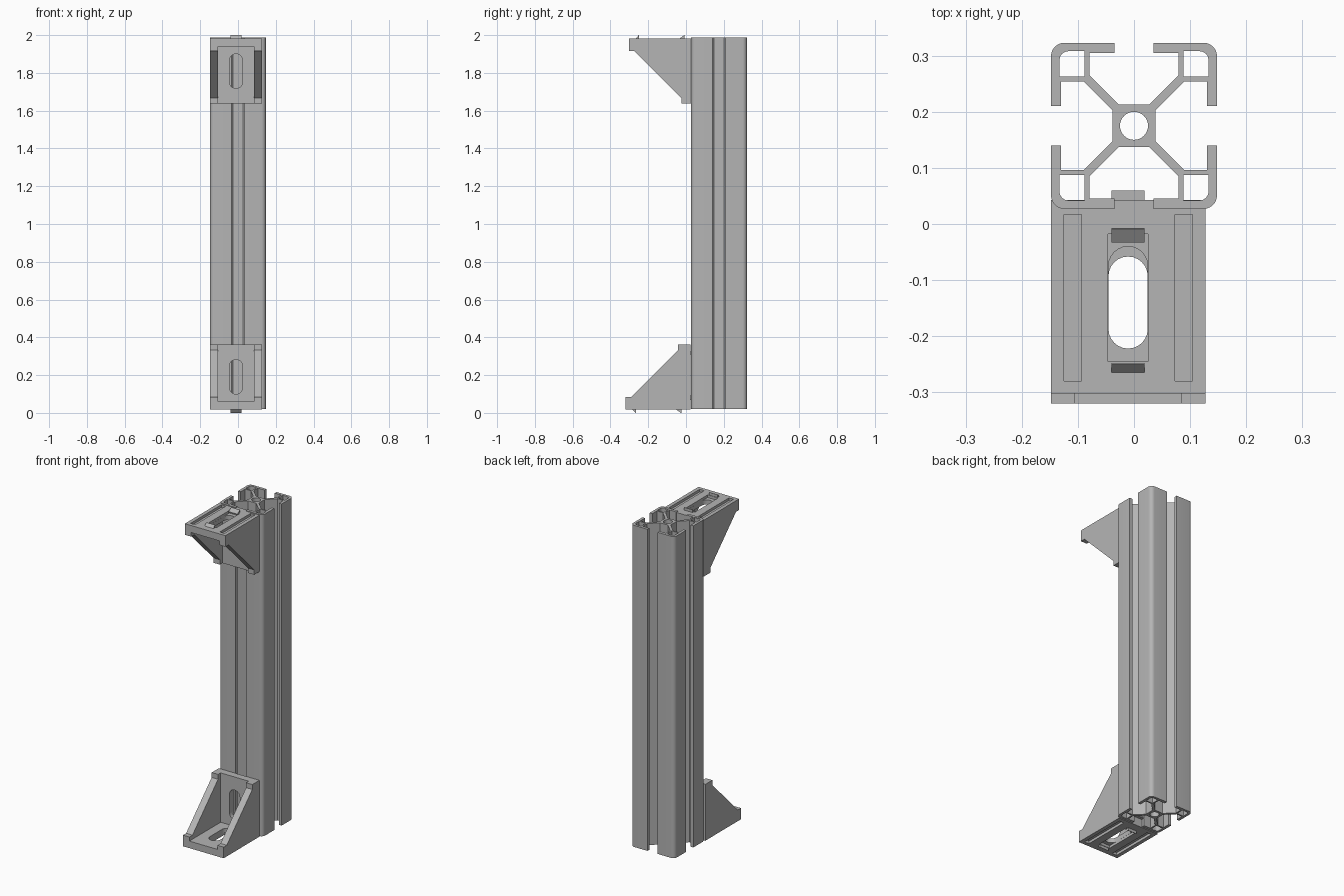
import bpy, bmesh, math
from mathutils import Vector

if "Cube" in bpy.data.objects:
    bpy.data.objects.remove(bpy.data.objects["Cube"])

metal = bpy.data.materials.new("grey_aluminium")
metal.use_nodes = True
grey = (0.46, 0.46, 0.46, 1)
metal.diffuse_color = grey
metal.node_tree.nodes["Principled BSDF"].inputs["Base Color"].default_value = grey


def finish(obj):
    obj.data.materials.clear()
    obj.data.materials.append(metal)
    bpy.ops.object.select_all(action="DESELECT")
    obj.select_set(True)
    bpy.context.view_layer.objects.active = obj
    bpy.ops.object.shade_smooth_by_angle(angle=math.radians(30))


def arc(cx, cy, r, start, end, steps):
    angles = [math.radians(start + (end - start) * i / steps) for i in range(steps + 1)]
    return [(cx + r * math.cos(a), cy + r * math.sin(a)) for a in angles]


# --- Slotted extrusion: one quadrant outline repeated by quarter turns ---
HALF, SLOT, WALL = 0.148, 0.035, 0.13
CELL, ARM, CORE = 0.079, 0.09, 0.038
BOTTOM, TOP, CENTRE_Y = 0.02, 1.987, 0.175

quadrant = [(CORE, 0.027), (ARM, CELL), (WALL, CELL), (WALL, SLOT), (HALF, SLOT)]
quadrant += arc(HALF - 0.024, HALF - 0.024, 0.024, 0, 90, 6)
quadrant += [(SLOT, HALF), (SLOT, WALL), (CELL, WALL), (CELL, ARM), (0.027, CORE)]
cell = [(0.088, 0.088), (0.133, 0.088)] + arc(0.117, 0.117, 0.016, 0, 90, 4) + [(0.088, 0.133)]


def turn(points, quarter):
    for _ in range(quarter):
        points = [(-y, x) for x, y in points]
    return points


loops = [sum((turn(quadrant, q) for q in range(4)), [])]
loops += [turn(cell, q) for q in range(4)]
loops.append(arc(0, 0, 0.025, 0, 348.75, 31))

curve = bpy.data.curves.new("extrusion_profile", "CURVE")
curve.dimensions = "2D"
curve.fill_mode = "BOTH"
curve.extrude = (TOP - BOTTOM) / 2
for loop in loops:
    spline = curve.splines.new("POLY")
    spline.points.add(len(loop) - 1)
    for point, (x, y) in zip(spline.points, loop):
        point.co = (x, y, 0, 1)
    spline.use_cyclic_u = True
extrusion = bpy.data.objects.new("slotted_extrusion", curve)
bpy.context.collection.objects.link(extrusion)
extrusion.location = (0, CENTRE_Y, (TOP + BOTTOM) / 2)
bpy.ops.object.select_all(action="DESELECT")
extrusion.select_set(True)
bpy.context.view_layer.objects.active = extrusion
bpy.ops.object.convert(target="MESH")
extrusion = bpy.context.object
finish(extrusion)


# --- Corner brackets: u runs away from the extrusion, v along it ---
LEG, PLATE, LIP, NECK = 0.345, 0.043, 0.068, 0.030
X0, X1, MID = -0.148, 0.127, -0.0105
side_profile = [(0, 0), (LEG, 0), (LEG, LIP), (LEG - NECK, LIP),
                (LIP, LEG - NECK), (LIP, LEG), (0, LEG)]


def prism(name, base, offset, place):
    """Extrude a closed loop of (x, u, v) points by an offset."""
    bm = bmesh.new()
    face = bm.faces.new([bm.verts.new(place(*p)) for p in base])
    shift = Vector(place(*offset)) - Vector(place(0, 0, 0))
    new = bmesh.ops.extrude_face_region(bm, geom=[face])["geom"]
    bmesh.ops.translate(bm, vec=shift, verts=[g for g in new if isinstance(g, bmesh.types.BMVert)])
    bmesh.ops.recalc_face_normals(bm, faces=bm.faces)
    mesh = bpy.data.meshes.new(name)
    bm.to_mesh(mesh)
    bm.free()
    obj = bpy.data.objects.new(name, mesh)
    bpy.context.collection.objects.link(obj)
    return obj


def cut(obj, cutter):
    mod = obj.modifiers.new("cut", "BOOLEAN")
    mod.operation = "DIFFERENCE"
    mod.solver = "EXACT"
    mod.object = cutter
    bpy.ops.object.select_all(action="DESELECT")
    bpy.context.view_layer.objects.active = obj
    obj.select_set(True)
    bpy.ops.object.modifier_apply(modifier=mod.name)
    bpy.data.objects.remove(cutter)


def rectangle(xa, xb, ua, ub, v):
    return [(xa, ua, v), (xb, ua, v), (xb, ub, v), (xa, ub, v)]


def bracket(prefix, y0, z0, direction):
    def place(x, u, v):
        return (x, y0 - u, z0 + direction * v)

    def swapped(x, u, v):
        return place(x, v, u)

    body = prism(prefix + "_bracket", [(X0, u, v) for u, v in side_profile],
                 (X1 - X0, 0, 0), place)
    # open space between the two gussets
    cut(body, prism("cutter", rectangle(-0.105, 0.085, PLATE, 0.5, PLATE), (0, 0, 0.5), place))

    for leg, put in (("outer", place), ("inner", swapped)):
        # grooves and recess in the outside face
        for xa, xb, ua, ub in ((-0.125, -0.094, 0.026, 0.323),
                               (0.073, 0.104, 0.026, 0.323),
                               (MID - 0.0355, MID + 0.0355, 0.061, 0.288)):
            cut(body, prism("cutter", rectangle(xa, xb, ua, ub, -0.02), (0, 0, 0.036), put))
        # rounded bolt slot through the plate
        r = 0.035
        slot = arc(MID, 0.265 - r, r, 0, 180, 12) + arc(MID, 0.083 + r, r, 180, 360, 12)
        cut(body, prism("cutter", [(x, u, -0.02) for x, u in slot], (0, 0, 0.1), put))
        # wedge-shaped locating tabs
        for i, (u_wall, u_toe) in enumerate(((0.05, 0.076), (0.291, 0.308))):
            wedge = [(-0.04, u_wall, 0.004), (-0.04, u_wall, -0.017),
                     (-0.04, u_wall + 0.002, -0.017), (-0.04, u_toe, 0), (-0.04, u_toe, 0.004)]
            finish(prism(f"{prefix}_{leg}_tab_{i + 1}", wedge, (0.059, 0, 0), put))
    finish(body)


bracket("lower", 0.025, 0.017, 1)
bracket("upper", 0.043, 1.983, -1)
